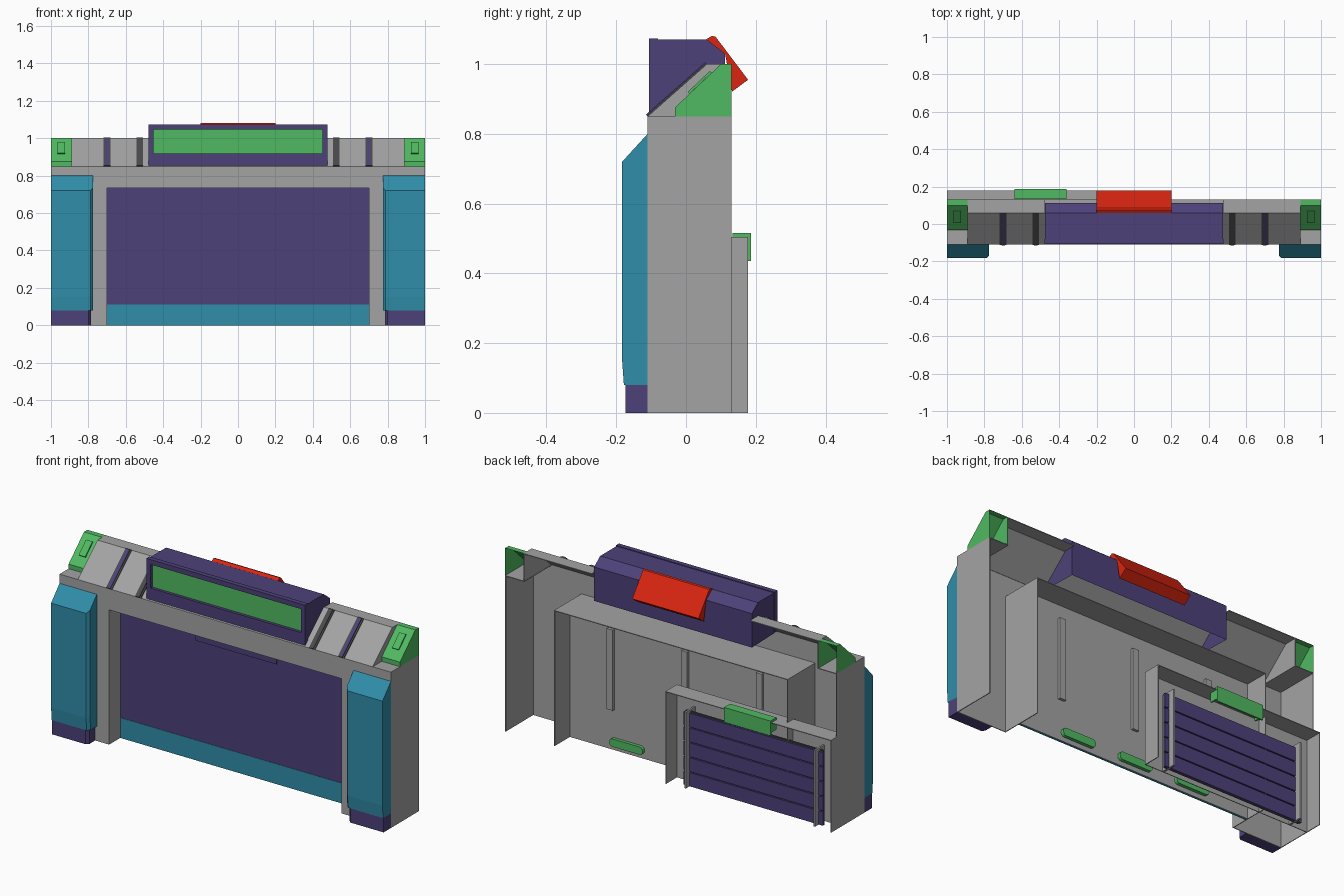
import bpy, bmesh

cube = bpy.data.objects.get("Cube")
if cube:
    bpy.data.objects.remove(cube, do_unlink=True)


def material(name, rgb):
    m = bpy.data.materials.new(name)
    m.use_nodes = True
    m.diffuse_color = (*rgb, 1)
    m.node_tree.nodes["Principled BSDF"].inputs["Base Color"].default_value = (*rgb, 1)
    return m


GRAY = material("concrete gray", (0.37, 0.37, 0.37))
DARK = material("dark gray", (0.07, 0.07, 0.075))
PURPLE = material("deep purple", (0.074, 0.053, 0.19))
TEAL = material("teal", (0.03, 0.27, 0.4))
GREEN = material("green", (0.08, 0.49, 0.12))
RED = material("red", (0.7, 0.018, 0.005))
T = 0.004  # shell thickness


def prism(name, profile, x0, x1, mat, bevel_rule=None, width=0.01, drop=None):
    """Extrude a (y, z) profile along x; bevel or drop parts chosen by rule."""
    bm = bmesh.new()
    ends = [[bm.verts.new((x, y, z)) for y, z in profile] for x in (x0, x1)]
    n = len(profile)
    bm.faces.new(ends[0])
    bm.faces.new(ends[1][::-1])
    for i in range(n):
        j = (i + 1) % n
        bm.faces.new((ends[0][i], ends[1][i], ends[1][j], ends[0][j]))
    bmesh.ops.recalc_face_normals(bm, faces=bm.faces)
    if drop:
        bad = [f for f in bm.faces if drop(f.calc_center_median())]
        bmesh.ops.delete(bm, geom=bad, context='FACES')
    if bevel_rule:
        edges = [e for e in bm.edges if all(bevel_rule(v.co) for v in e.verts)]
        bmesh.ops.bevel(bm, geom=edges, offset=width, segments=1, affect='EDGES')
    mesh = bpy.data.meshes.new(name)
    bm.to_mesh(mesh)
    bm.free()
    mesh.materials.append(mat)
    ob = bpy.data.objects.new(name, mesh)
    bpy.context.collection.objects.link(ob)
    return ob


def box(name, x, y, z, mat):
    return prism(name, [(y[0], z[0]), (y[1], z[0]), (y[1], z[1]), (y[0], z[1])], x[0], x[1], mat)


def span(s, a, b):
    """Mirror an x range to side s."""
    return tuple(sorted((s * a, s * b)))


FRONT, BACK = -0.11, 0.13

# Facade shell and portal
box("front_lintel", (-1, 1), (FRONT, FRONT + T), (0.735, 0.85), GRAY)
box("portal_hood", (-0.705, 0.705), (FRONT, BACK), (0.735, 0.739), GRAY)
box("portal_back", (-0.705, 0.705), (-0.004, 0), (0, 0.735), GRAY)
box("door", (-0.7, 0.7), (-0.012, -0.004), (0.11, 0.735), PURPLE)
box("door_sill", (-0.7, 0.7), (-0.014, -0.004), (0, 0.11), TEAL)
box("door_header_panel", (-0.245, 0.245), (-0.018, -0.012), (0.655, 0.735), PURPLE)
for x in (-0.45, 0, 0.45):
    box("back_rib", (x - 0.018, x + 0.018), (0, 0.015), (0.22, 0.66), GRAY)

# Rounded slots low on the back of the portal
for x in (-0.35, 0, 0.35):
    slot = box("floor_slot", (x - 0.1, x + 0.1), (0, 0.018), (0.025, 0.068), GREEN)
    bm = bmesh.new()
    bm.from_mesh(slot.data)
    ends = [e for e in bm.edges if abs(e.verts[0].co.y - e.verts[1].co.y) > 0.01]
    bmesh.ops.bevel(bm, geom=ends, offset=0.018, segments=3, profile=0.5, affect='EDGES')
    bm.to_mesh(slot.data)
    bm.free()

# Sloped roof with an open back; flat top is broken by the sign
prism("roof_slope", [(FRONT, 0.85), (0.06, 1), (0.06, 0.995), (FRONT + 0.005, 0.85)],
      -0.89, 0.89, GRAY)

for s in (-1, 1):
    box("front_jamb", span(s, 0.705, 1), (FRONT, FRONT + T), (0, 0.735), GRAY)
    box("portal_side", span(s, 0.701, 0.705), (FRONT, BACK), (0, 0.735), GRAY)
    box("side_wall", span(s, 0.996, 1), (FRONT, BACK), (0, 0.85), GRAY)
    box("roof_flat", span(s, 0.478, 0.89), (0.06, BACK), (0.996, 1), GRAY)
    box("corner_ledge", span(s, 0.885, 1), (FRONT, BACK), (0.846, 0.85), GRAY)
    prism("roof_gable", [(FRONT, 0.85), (0.06, 1), (BACK, 1), (BACK, 0.85)],
          *span(s, 0.886, 0.89), GRAY)

    # Corner cap, open to the back and below
    prism("corner_cap", [(-0.032, 0.85), (-0.032, 0.875), (0.1, 1), (BACK, 1), (BACK, 0.85)],
          *span(s, 0.8905, 1.0), GREEN,
          drop=lambda c: c.y > BACK - 0.001 or c.z < 0.851)
    d = 0.005
    prism("cap_panel", [(0.01, 0.915), (0.01 - d, 0.915 + d), (0.073 - d, 0.975 + d), (0.073, 0.975)],
          *span(s, 0.926, 0.965), GREEN)

    # Roof grooves
    for x, centre in ((0.525, DARK), (0.7, PURPLE)):
        for half, lift, mat in ((0.018, 0.003, DARK), (0.009, 0.005, centre)):
            prism("roof_groove", [(FRONT, 0.85), (FRONT - lift, 0.85 + lift),
                                  (0.06 - lift, 1 + lift), (0.06, 1)],
                  *span(s, x - half, x + half), mat)

    # Side pillar with chamfered inner edges, on a dark foot
    prism("pillar", [(FRONT, 0.08), (-0.178, 0.08), (-0.183, 0.15), (-0.183, 0.72), (FRONT, 0.8)],
          *span(s, 0.775, 1), TEAL, width=0.014,
          bevel_rule=lambda c: abs(c.x) < 0.8 and c.y < -0.15)
    prism("pillar_foot", [(FRONT, 0), (-0.173, 0), (-0.173, 0.085), (FRONT, 0.085)],
          *span(s, 0.785, 1), PURPLE, width=0.014,
          bevel_rule=lambda c: abs(c.x) < 0.8 and c.y < -0.15)

# Sign: hollow body, front frame, recessed face
prism("sign_body", [(-0.085, 0.85), (-0.085, 1.07), (0.06, 1.07), (0.112, 1.03), (0.112, 0.845)],
      -0.476, 0.476, PURPLE, drop=lambda c: c.z < 0.86)
box("sign_face", (-0.455, 0.455), (-0.09, -0.085), (0.918, 1.047), GREEN)
for z in ((0.855, 0.918), (1.047, 1.074)):
    box("sign_frame_rail", (-0.479, 0.479), (-0.106, -0.08), z, PURPLE)
for s in (-1, 1):
    box("sign_frame_end", span(s, 0.453, 0.479), (-0.106, -0.08), (0.855, 1.074), PURPLE)

# Red hood on the back of the sign
prism("red_hood", [(0.058, 1.071), (0.075, 1.081), (0.085, 1.078), (0.178, 0.955),
                   (0.132, 0.921), (0.112, 1.03)], -0.2, 0.2, RED)

# Rear annex, open toward the back and below
box("annex_top", (-1, 0), (0.08, 0.178), (0.5, 0.504), GRAY)
box("annex_back", (-1, 0), (0.08, 0.084), (0, 0.5), GRAY)
for x in (-1, -0.004):
    box("annex_side", (x, x + T), (0.08, 0.178), (0, 0.5), GRAY)
for x in (-0.895, -0.115):
    box("shutter_post", (x, x + 0.01), (0.084, 0.165), (0, 0.415), GRAY)

# Slatted shutter
box("shutter_backing", (-0.915, -0.085), (0.115, 0.124), (0, 0.405), DARK)
for i in range(5):
    z = i * 0.081
    box("shutter_slat", (-0.92, -0.08), (0.122, 0.134), (z, z + 0.075), PURPLE)

# Green canopy over the shutter
box("canopy_top", (-0.64, -0.36), (0.134, 0.186), (0.505, 0.516), GREEN)
box("canopy_lip", (-0.64, -0.36), (0.178, 0.186), (0.435, 0.505), GREEN)
for x in (-0.64, -0.368):
    box("canopy_cheek", (x, x + 0.008), (0.134, 0.178), (0.45, 0.505), GREEN)
